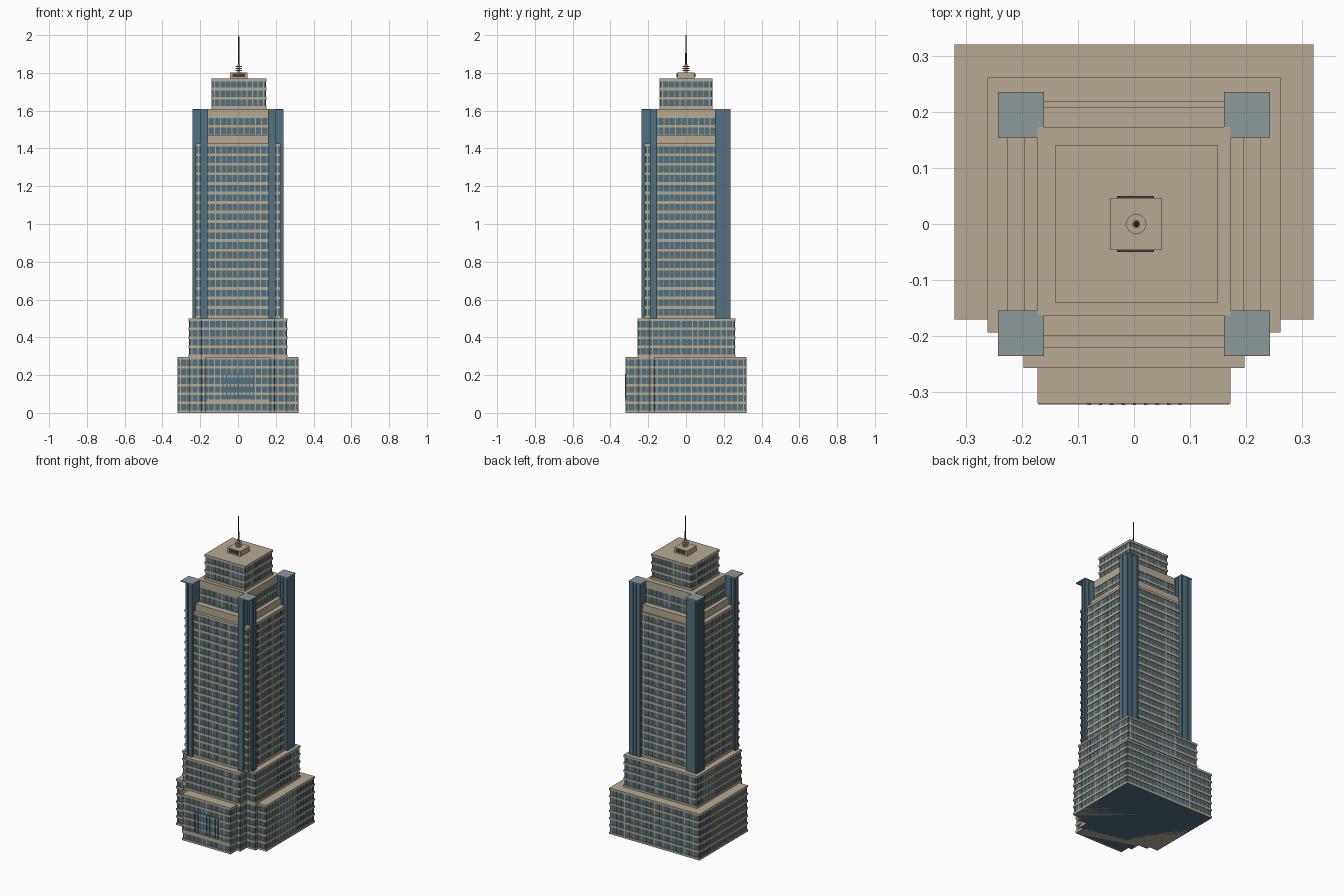
import bpy, bmesh, math
from mathutils import Vector

if "Cube" in bpy.data.objects:
    bpy.data.objects.remove(bpy.data.objects["Cube"])


def material(name, rgb):
    m = bpy.data.materials.new(name)
    m.diffuse_color = (*rgb, 1)
    m.use_nodes = True
    m.node_tree.nodes["Principled BSDF"].inputs["Base Color"].default_value = m.diffuse_color
    return m


STONE = material("stone", (0.47, 0.40, 0.29))
GLASS = material("glass", (0.085, 0.165, 0.215))
CAP = material("cap_grey", (0.27, 0.32, 0.32))
DARK = material("dark_metal", (0.05, 0.05, 0.05))


def finish(name, bm, mat):
    bmesh.ops.recalc_face_normals(bm, faces=bm.faces)
    me = bpy.data.meshes.new(name)
    bm.to_mesh(me)
    bm.free()
    me.materials.append(mat)
    ob = bpy.data.objects.new(name, me)
    bpy.context.collection.objects.link(ob)
    return ob


def add_prism(bm, pts, z0, z1):
    lo = [bm.verts.new((p[0], p[1], z0)) for p in pts]
    hi = [bm.verts.new((p[0], p[1], z1)) for p in pts]
    bm.faces.new(lo[::-1])
    bm.faces.new(hi)
    for i in range(len(pts)):
        j = (i + 1) % len(pts)
        bm.faces.new((lo[i], lo[j], hi[j], hi[i]))


def rect(x0, x1, y0, y1):
    return [(x0, y0), (x1, y0), (x1, y1), (x0, y1)]


def prism(name, pts, z0, z1, mat):
    bm = bmesh.new()
    add_prism(bm, pts, z0, z1)
    return finish(name, bm, mat)


def edges(pts):
    for i, p in enumerate(pts):
        a, b = Vector(p), Vector(pts[(i + 1) % len(pts)])
        d = (b - a).normalized()
        yield a, b, d, Vector((d.y, -d.x))


def inset(pts, amount):
    normals = [e[3] for e in edges(pts)]
    return [tuple(Vector(p) - amount * (normals[i] + normals[i - 1])) for i, p in enumerate(pts)]


def mullions(name, pts, z0, z1, pitch, mat, width=0.004, depth=0.004):
    bm = bmesh.new()
    for a, b, d, n in edges(pts):
        length = (b - a).length
        count = max(1, round(length / pitch))
        for k in range(count):
            c = a + d * (length * (k + 0.5) / count)
            s, o = d * width / 2, n * depth
            add_prism(bm, [c - s, c + s, c + s - o, c - s - o], z0, z1)
    return finish(name, bm, mat)


# Glass volume wrapped by stone floor bands and vertical mullions
def facade(name, pts, z0, z1, floors, band=0.013):
    prism(name + "_glass", inset(pts, 0.004), z0, z1 - 0.002, GLASS)
    bm = bmesh.new()
    step = (z1 - z0 - band) / floors
    for k in range(floors + 1):
        add_prism(bm, pts, z0 + k * step, z0 + k * step + band)
    finish(name + "_floor_bands", bm, STONE)
    mullions(name + "_mullions", inset(pts, 0.001), z0, z1 - 0.002, 0.03, STONE)


# Mirror a right-hand profile (front to back) into a closed outline
def mirrored(right):
    return right + [(-x, y) for x, y in reversed(right)]


# Stepped podium and second tier
facade("podium", mirrored([(0.172, -0.32), (0.172, -0.255), (0.197, -0.255), (0.197, -0.193),
                           (0.26, -0.193), (0.26, -0.17), (0.32, -0.17), (0.32, 0.32)]), 0, 0.295, 6)
facade("second_tier", mirrored([(0.197, -0.257), (0.197, -0.193), (0.261, -0.193), (0.261, 0.261)]),
       0.295, 0.5, 4)

# Main shaft, its ledge, and upper floors
facade("shaft", rect(-0.225, 0.225, -0.22, 0.218), 0.5, 1.425, 18, 0.015)
for nm, r in (("x", rect(-0.196, 0.196, -0.155, 0.155)), ("y", rect(-0.163, 0.163, -0.2, 0.208))):
    prism("ledge_parapet_" + nm, r, 1.425, 1.47, STONE)
upper = rect(-0.172, 0.172, -0.163, 0.173)
facade("upper_floors", upper, 1.462, 1.575, 2)
prism("upper_roof", upper, 1.562, 1.61, STONE)

# Crown block
facade("crown", rect(-0.14, 0.15, -0.141, 0.141), 1.61, 1.77, 3, 0.015)

# Corner columns: front pair notched at the outer corner, back pair square
for s, side in ((1, "right"), (-1, "left")):
    front = [(0.16, -0.235), (0.2, -0.235), (0.2, -0.19), (0.242, -0.19), (0.242, -0.154), (0.16, -0.154)]
    back = rect(0.16, 0.242, 0.153, 0.235)
    for nm, shape in (("front", front), ("back", back)):
        pts = shape if s > 0 else [(-x, y) for x, y in reversed(shape)]
        label = nm + "_" + side + "_column"
        prism(label, inset(pts, 0.002), 0.5, 1.605, GLASS)
        mullions(label + "_ribs", pts, 0.5, 1.605, 0.02, GLASS, 0.003, 0.003)
        y0, y1 = (-0.235, -0.154) if nm == "front" else (0.153, 0.235)
        xs = sorted((s * 0.16, s * 0.242))
        prism(label + "_cap", rect(xs[0], xs[1], y0, y1), 1.604, 1.61, CAP)

# Entrance: pleated glass screen with a canopy below it
prism("entrance_screen", rect(-0.08, 0.082, -0.32, -0.31), 0.075, 0.205, GLASS)
bm = bmesh.new()
for k in range(9):
    x = -0.08 + k * 0.162 / 8
    add_prism(bm, rect(x - 0.003, x + 0.003, -0.323, -0.318), 0.075, 0.205)
finish("entrance_fins", bm, GLASS)
prism("entrance_canopy", rect(-0.17, 0.17, -0.322, -0.312), 0.06, 0.072, STONE)

# Rooftop plant room with dark louvres front and back
prism("plant_room", rect(-0.042, 0.05, -0.046, 0.046), 1.77, 1.803, STONE)
for nm, y in (("front", -0.0475), ("back", 0.0475)):
    prism(nm + "_louvre", rect(-0.03, 0.036, y - 0.002, y + 0.002), 1.778, 1.797, DARK)


# Antenna with ring collars
def cylinder(name, r0, r1, z0, z1, mat):
    bpy.ops.mesh.primitive_cone_add(vertices=16, radius1=r0, radius2=r1, depth=z1 - z0,
                                    location=(0.004, 0, (z0 + z1) / 2))
    ob = bpy.context.object
    ob.name = name
    ob.data.materials.append(mat)
    bpy.ops.object.shade_smooth_by_angle()


cylinder("antenna_base", 0.008, 0.007, 1.80, 1.845, STONE)
for k in range(3):
    cylinder("antenna_ring_%d" % (k + 1), 0.018, 0.018, 1.81 + k * 0.011, 1.814 + k * 0.011, STONE)
cylinder("antenna_mast", 0.005, 0.0025, 1.84, 2.0, DARK)
